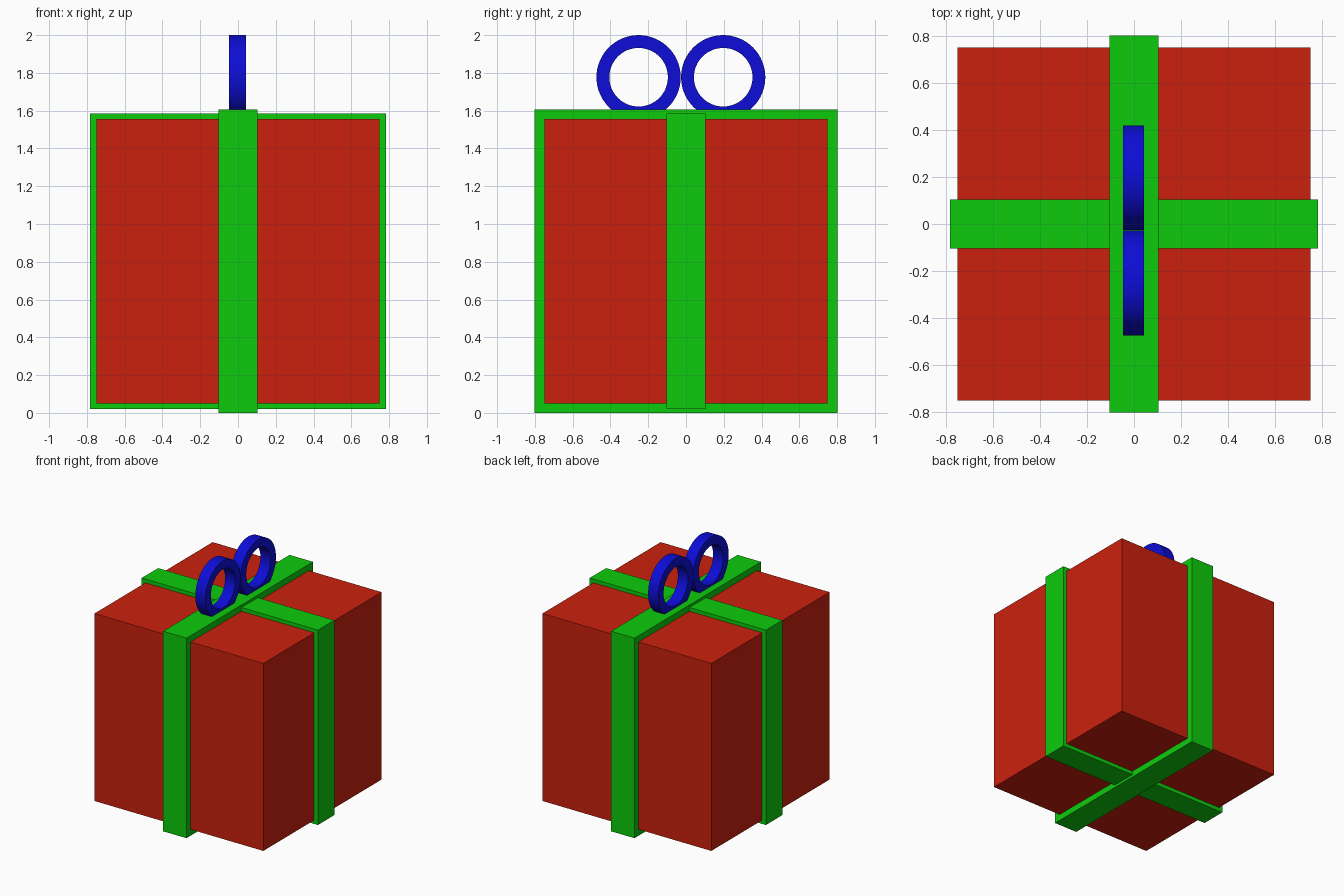
import bpy
import bmesh
from math import cos, sin, tau

default = bpy.data.objects.get("Cube")
if default:
    bpy.data.objects.remove(default, do_unlink=True)


def material(name, rgb):
    mat = bpy.data.materials.new(name)
    mat.use_nodes = True
    color = (*rgb, 1)
    mat.diffuse_color = color
    mat.node_tree.nodes["Principled BSDF"].inputs["Base Color"].default_value = color
    return mat


def add_object(name, bm, mat):
    bmesh.ops.recalc_face_normals(bm, faces=bm.faces)
    mesh = bpy.data.meshes.new(name)
    bm.to_mesh(mesh)
    bm.free()
    mesh.materials.append(mat)
    obj = bpy.data.objects.new(name, mesh)
    bpy.context.collection.objects.link(obj)
    return obj


def box(name, size, center, mat):
    bm = bmesh.new()
    bmesh.ops.create_cube(bm, size=1)
    bmesh.ops.scale(bm, vec=size, verts=bm.verts)
    bmesh.ops.translate(bm, vec=center, verts=bm.verts)
    return add_object(name, bm, mat)


def ring(name, y, z, outer, inner, x_min, x_max, mat, segments=64):
    """Flat-sided hoop around the x axis: a rectangular section swept in a circle."""
    bm = bmesh.new()
    section = [(x_min, outer), (x_max, outer), (x_max, inner), (x_min, inner)]
    loops = []
    for i in range(segments):
        a = tau * i / segments
        loops.append([bm.verts.new((x, y + r * cos(a), z + r * sin(a))) for x, r in section])
    for i, here in enumerate(loops):
        there = loops[(i + 1) % segments]
        for j in range(4):
            k = (j + 1) % 4
            bm.faces.new((here[j], here[k], there[k], there[j]))
    obj = add_object(name, bm, mat)
    bpy.ops.object.select_all(action="DESELECT")
    obj.select_set(True)
    bpy.context.view_layer.objects.active = obj
    bpy.ops.object.shade_smooth_by_angle()


red = material("red paper", (0.60, 0.015, 0.004))
green = material("green ribbon", (0.004, 0.60, 0.004))
blue = material("blue bow", (0.004, 0.004, 0.68))

# Gift box and the two ribbon bands wrapped around it
MID = 0.803
box("gift_box", (1.5, 1.5, 1.505), (0, 0, MID), red)
box("ribbon_front_to_back", (0.208, 1.605, 1.606), (0, 0, MID), green)
box("ribbon_side_to_side", (1.565, 0.208, 1.565), (0, 0, MID), green)

# Bow loops, sunk slightly into the top ribbon
for name, y in (("bow_loop_front", -0.251), ("bow_loop_back", 0.197)):
    ring(name, y, 1.777, 0.223, 0.155, -0.047, 0.043, blue)
